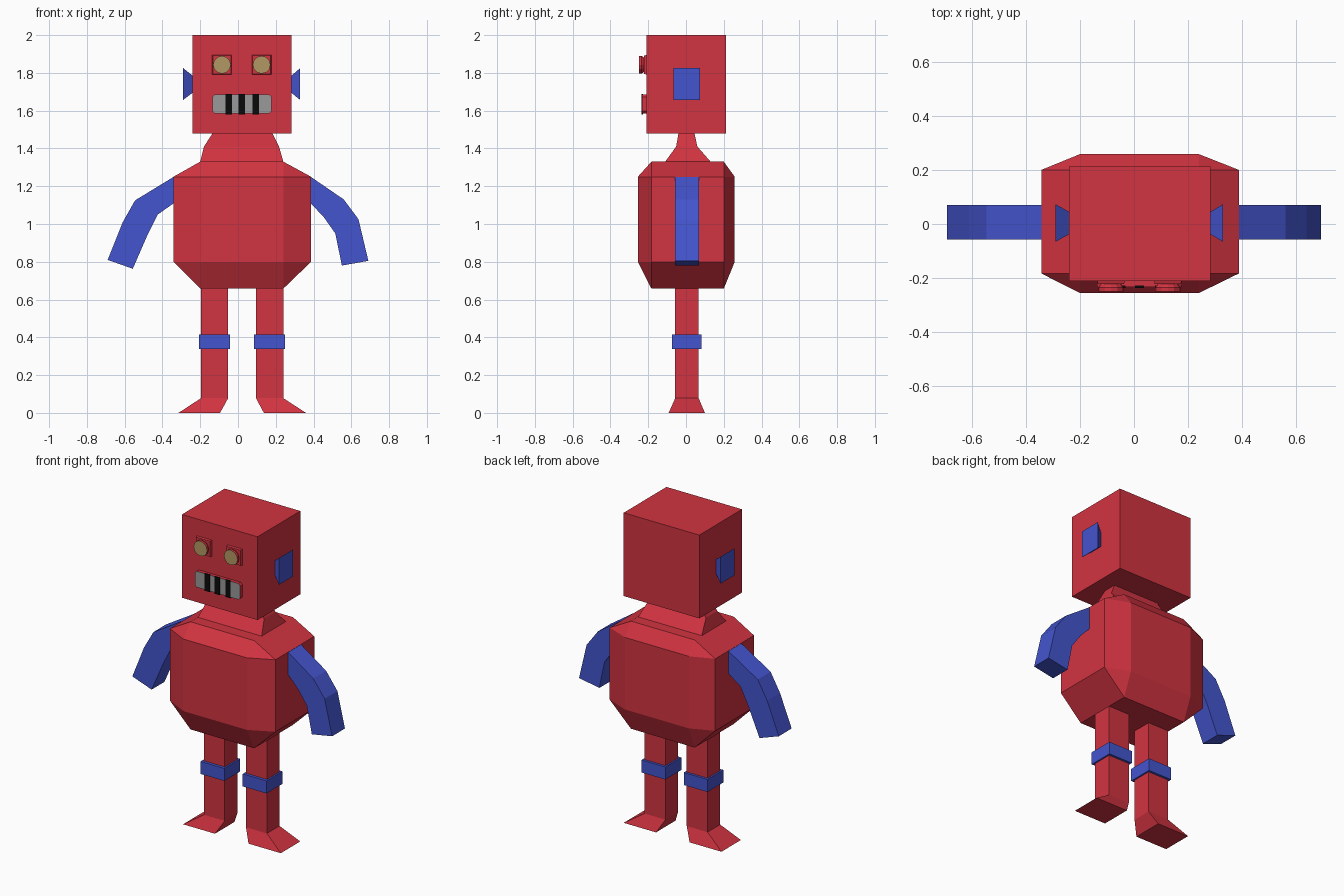
import bpy
import bmesh
from math import cos, sin, tau

cube = bpy.data.objects.get("Cube")
if cube:
    bpy.data.objects.remove(cube, do_unlink=True)


def material(name, r, g, b):
    m = bpy.data.materials.new(name)
    m.use_nodes = True
    m.diffuse_color = (r, g, b, 1)
    shader = next(n for n in m.node_tree.nodes if n.type == 'BSDF_PRINCIPLED')
    shader.inputs["Base Color"].default_value = (r, g, b, 1)
    return m


RED = material("red", 0.64, 0.033, 0.052)
BLUE = material("blue", 0.058, 0.09, 0.62)
GOLD = material("gold", 0.45, 0.31, 0.125)
GREY = material("grey", 0.32, 0.32, 0.32)
BLACK = material("black", 0.003, 0.003, 0.003)


def finish(name, bm, mat, front=None):
    """Make the object; faces pointing to the front may get their own colour."""
    bmesh.ops.recalc_face_normals(bm, faces=bm.faces[:])
    bm.normal_update()
    mesh = bpy.data.meshes.new(name)
    mesh.materials.append(mat)
    if front:
        mesh.materials.append(front)
        for f in bm.faces:
            f.material_index = int(f.normal.y < -0.9)
    bm.to_mesh(mesh)
    bm.free()
    obj = bpy.data.objects.new(name, mesh)
    bpy.context.scene.collection.objects.link(obj)
    return obj


def loft(name, rings, mat, front=None):
    """Skin rings of equal point count and cap both ends."""
    bm = bmesh.new()
    loops = [[bm.verts.new(p) for p in ring] for ring in rings]
    n = len(loops[0])
    for a, b in zip(loops, loops[1:]):
        for i in range(n):
            j = (i + 1) % n
            bm.faces.new((a[i], a[j], b[j], b[i]))
    bm.faces.new(loops[0])
    bm.faces.new(loops[-1])
    return finish(name, bm, mat, front)


def rect(a0, a1, b0, b1):
    return [(a0, b0), (a1, b0), (a1, b1), (a0, b1)]


def at_z(z, *r):
    return [(a, b, z) for a, b in rect(*r)]


def at_y(y, points):
    return [(a, y, b) for a, b in points]


def at_x(x, *r):
    return [(x, a, b) for a, b in rect(*r)]


# Head and flared neck
loft("head", [at_z(1.48, -0.24, 0.282, -0.21, 0.212),
              at_z(2.0, -0.24, 0.282, -0.21, 0.212)], RED)
loft("neck", [at_z(1.33, -0.2, 0.24, -0.11, 0.13),
              at_z(1.41, -0.18, 0.217, -0.052, 0.06),
              at_z(1.48, -0.135, 0.182, -0.04, 0.045)], RED)

# Torso: box with broad chamfers on every edge
bm = bmesh.new()
inner_x, outer_x = (-0.2, 0.24), (-0.342, 0.387)
inner_y, outer_y = (-0.183, 0.2), (-0.255, 0.258)
inner_z, outer_z = (0.8, 1.25), (0.658, 1.33)
for i in range(2):
    for j in range(2):
        for k in range(2):
            bm.verts.new((inner_x[i], inner_y[j], outer_z[k]))
            bm.verts.new((outer_x[i], inner_y[j], inner_z[k]))
            bm.verts.new((inner_x[i], outer_y[j], inner_z[k]))
bmesh.ops.convex_hull(bm, input=bm.verts[:])
bmesh.ops.dissolve_limit(bm, angle_limit=0.01, verts=bm.verts[:], edges=bm.edges[:])
finish("torso", bm, RED)

# Arms: outer and inner edge points from shoulder to wrist
arms = {
    "right_arm": [((-0.34, 1.25), (-0.34, 1.11)), ((-0.545, 1.125), (-0.425, 1.05)),
                  ((-0.61, 1.01), (-0.48, 0.94)), ((-0.69, 0.81), (-0.557, 0.763))],
    "left_arm": [((0.385, 1.25), (0.385, 1.11)), ((0.56, 1.13), (0.455, 1.035)),
                 ((0.638, 1.025), (0.515, 0.95)), ((0.69, 0.805), (0.55, 0.78))],
}
for name, pairs in arms.items():
    loft(name, [[(o[0], -0.057, o[1]), (o[0], 0.07, o[1]),
                 (i[0], 0.07, i[1]), (i[0], -0.057, i[1])] for o, i in pairs], BLUE)

# Legs, knee bands and splayed feet
for side, x0, x1, toe in (("right", -0.196, -0.052, (-0.315, -0.095)),
                          ("left", 0.095, 0.24, (0.137, 0.36))):
    loft(side + "_leg", [at_z(0.078, x0, x1, -0.057, 0.067),
                         at_z(0.66, x0, x1, -0.057, 0.067)], RED)
    loft(side + "_foot", [at_z(0, *toe, -0.092, 0.1),
                          at_z(0.078, x0, x1, -0.057, 0.067)], RED)
    loft(side + "_knee_band", [at_z(0.337, x0 - 0.01, x1 + 0.01, -0.075, 0.082),
                               at_z(0.415, x0 - 0.01, x1 + 0.01, -0.075, 0.082)], BLUE)

# Ears flare outward
for side, x0, x1 in (("right", -0.24, -0.29), ("left", 0.282, 0.329)):
    loft(side + "_ear", [at_x(x0, -0.038, 0.045, 1.695, 1.785),
                         at_x(x1, -0.066, 0.073, 1.657, 1.825)], BLUE)

# Eyes: square mount, then a lens widening toward its gold front
for side, x in (("right", -0.085), ("left", 0.125)):
    z = 1.843

    def square(h):
        return rect(x - h, x + h, z - h, z + h)

    def circle(r):
        return [(x + r * cos(tau * i / 12), z + r * sin(tau * i / 12)) for i in range(12)]

    loft(side + "_eye_mount", [at_y(-0.209, square(0.052)),
                               at_y(-0.222, square(0.048))], RED)
    loft(side + "_eye_lens", [at_y(-0.22, circle(0.036)), at_y(-0.235, circle(0.047)),
                              at_y(-0.25, circle(0.047))], RED, GOLD)

# Mouth plate with clipped corners, and dark bars
x0, x1, z0, z1, c = -0.136, 0.177, 1.585, 1.685, 0.012
outline = [(x0 + c, z0), (x1 - c, z0), (x1, z0 + c), (x1, z1 - c),
           (x1 - c, z1), (x0 + c, z1), (x0, z1 - c), (x0, z0 + c)]
loft("mouth", [at_y(-0.209, outline), at_y(-0.232, outline)], RED, GREY)
for i, x in enumerate((-0.048, 0.02, 0.095)):
    bar = rect(x - 0.017, x + 0.017, 1.58, 1.688)
    loft("mouth_bar_%d" % (i + 1), [at_y(-0.228, bar), at_y(-0.236, bar)], BLACK)
